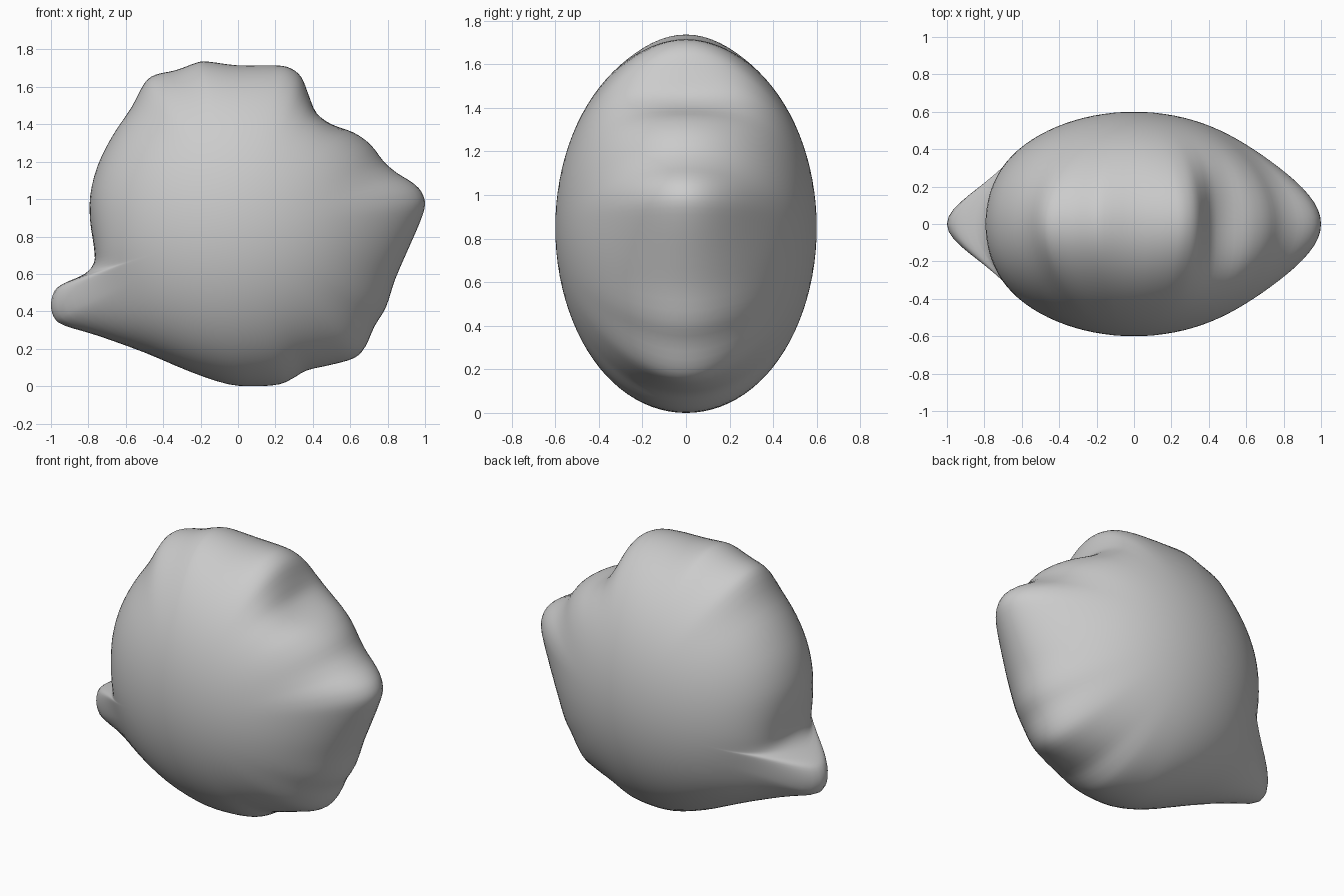
import bpy, bmesh, math
from mathutils import Vector

if "Cube" in bpy.data.objects:
    bpy.data.objects.remove(bpy.data.objects["Cube"])

# Front outline (x, z), counter-clockwise from the right tip
OUTLINE = [
    (1.0, .97), (.98, 1.04), (.93, 1.09), (.85, 1.14), (.78, 1.2), (.71, 1.29), (.62, 1.355),
    (.5, 1.40), (.42, 1.46), (.38, 1.55), (.34, 1.65), (.28, 1.70), (.2, 1.715), (0, 1.715),
    (-.16, 1.735), (-.22, 1.73), (-.33, 1.69), (-.44, 1.665), (-.5, 1.62), (-.57, 1.49),
    (-.67, 1.34), (-.75, 1.18), (-.79, 1.02), (-.79, .88), (-.77, .74), (-.77, .66),
    (-.82, .60), (-.93, .55), (-.98, .51), (-1.0, .44), (-.985, .37), (-.93, .325), (-.75, .27),
    (-.5, .18), (-.25, .075), (-.05, .01), (.1, .0), (.22, .01), (.29, .04), (.37, .085),
    (.5, .115), (.62, .15), (.68, .21), (.73, .32), (.79, .42), (.84, .57), (.9, .71), (.97, .87)]
CENTRE_Z, HALF_DEPTH = .85, .6
RX, RZ = .83, .86          # smooth body hidden under the bumps
STEPS, RINGS = 3, 48


def catmull(a, b, c, d, t):
    return .5 * (2 * b + (c - a) * t + (2 * a - 5 * b + 4 * c - d) * t * t
                 + (3 * b - a - 3 * c + d) * t ** 3)


pts = [Vector((x, z - CENTRE_Z)) for x, z in OUTLINE]
n = len(pts)
rim = [catmull(pts[i - 1], pts[i], pts[(i + 1) % n], pts[(i + 2) % n], s / STEPS)
       for i in range(n) for s in range(STEPS)]

# Lumpy body: the outline's bumps fade into an ellipsoid towards front and back
bm = bmesh.new()
rings = []
for j in range(1, RINGS):
    phi = math.pi * (j / RINGS - .5)
    c = math.cos(phi)
    ring = []
    for p in rim:
        d = p.normalized()
        base = d / math.sqrt((d.x / RX) ** 2 + (d.y / RZ) ** 2)
        lobe = math.exp(-((math.atan2(d.y, -d.x) + .4) / .3) ** 2)
        q = base.lerp(p, c ** (6 + 8 * lobe)) * c
        ring.append(bm.verts.new((q.x, HALF_DEPTH * math.sin(phi), q.y + CENTRE_Z)))
    rings.append(ring)
m = len(rim)
for a, b in zip(rings, rings[1:]):
    for i in range(m):
        k = (i + 1) % m
        bm.faces.new((a[i], a[k], b[k], b[i]))

# Close the front and back poles
for ring, y in ((rings[0], -HALF_DEPTH), (rings[-1], HALF_DEPTH)):
    pole = bm.verts.new((0, y, CENTRE_Z))
    for i in range(m):
        bm.faces.new((ring[i], ring[(i + 1) % m], pole))
bmesh.ops.recalc_face_normals(bm, faces=bm.faces)
for f in bm.faces:
    f.smooth = True
mesh = bpy.data.meshes.new("lumpy_body")
bm.to_mesh(mesh)
bm.free()
bpy.context.collection.objects.link(bpy.data.objects.new("lumpy_body", mesh))
